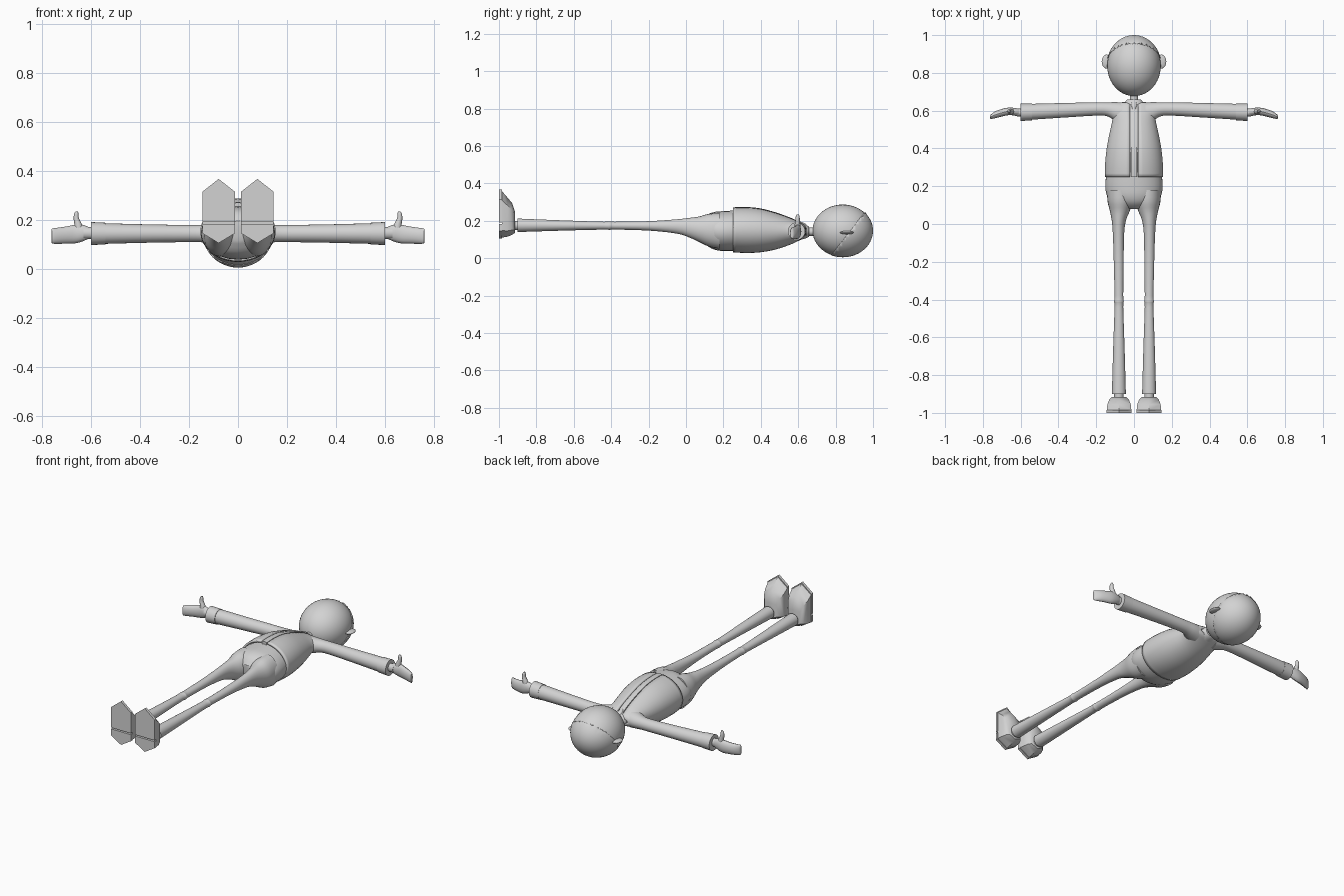
import bpy, bmesh, math
from mathutils import Vector, Matrix

if "Cube" in bpy.data.objects:
    bpy.data.objects.remove(bpy.data.objects["Cube"])

grey = bpy.data.materials.new("light grey")
grey.diffuse_color = (0.65, 0.65, 0.65, 1)
grey.use_nodes = True
grey.node_tree.nodes["Principled BSDF"].inputs["Base Color"].default_value = grey.diffuse_color


def finish(name, bm, mirror=False, angle=35):
    bmesh.ops.recalc_face_normals(bm, faces=bm.faces)
    me = bpy.data.meshes.new(name)
    bm.to_mesh(me)
    bm.free()
    me.materials.append(grey)
    for p in me.polygons:
        p.use_smooth = True
    me.set_sharp_from_angle(angle=math.radians(angle))
    ob = bpy.data.objects.new(name, me)
    bpy.context.collection.objects.link(ob)
    if mirror:
        ob.modifiers.new("mirror", 'MIRROR').use_mirror_merge = False
    return ob


def skin(bm, rings, closed=True, cap=True):
    rows = [[bm.verts.new(p) for p in r] for r in rings]
    n = len(rows[0])
    for a, b in zip(rows, rows[1:]):
        for i in range(n if closed else n - 1):
            j = (i + 1) % n
            bm.faces.new((a[i], a[j], b[j], b[i]))
    if cap:
        bm.faces.new(rows[0])
        bm.faces.new(rows[-1])


def smooth_rows(rows, steps=3):
    # Catmull-Rom interpolation between section rows
    out = []
    for i in range(len(rows) - 1):
        p0, p1, p2, p3 = (rows[max(0, min(len(rows) - 1, i + k))] for k in (-1, 0, 1, 2))
        for s in range(steps):
            t = s / steps
            out.append([0.5 * (2 * b + (c - a) * t + (2 * a - 5 * b + 4 * c - d) * t * t
                               + (3 * b - a - 3 * c + d) * t ** 3)
                        for a, b, c, d in zip(p0, p1, p2, p3)])
    return out + [list(rows[-1])]


def loft(name, axis, rows, mirror=False, n=24, steps=3):
    # rows: position, first centre, first radius, second centre, second radius
    rings = []
    for p, c1, r1, c2, r2 in (smooth_rows(rows, steps) if steps > 1 else rows):
        ring = []
        for i in range(n):
            t = math.tau * i / n
            u, v = c1 + r1 * math.cos(t), c2 + r2 * math.sin(t)
            ring.append({'x': (p, u, v), 'y': (u, p, v), 'z': (u, v, p)}[axis])
        rings.append(ring)
    bm = bmesh.new()
    skin(bm, rings)
    return finish(name, bm, mirror)


# Shirt under the open jacket
loft("shirt", 'y', [(.24, 0, .13, .148, .105), (.32, 0, .13, .15, .113), (.42, 0, .12, .147, .105),
                    (.52, 0, .1, .143, .08), (.6, 0, .08, .143, .045), (.638, 0, .04, .143, .02)])

# Jacket shell with a narrow front opening
jacket_rows = smooth_rows([(.25, .154, .152, .12), (.32, .153, .151, .123), (.4, .145, .149, .117),
                           (.48, .13, .146, .099), (.55, .115, .145, .075), (.6, .115, .145, .053),
                           (.635, .1, .143, .034), (.645, .06, .142, .02)])
rings = []
for y, hw, zc, hz in jacket_rows:
    gap = math.asin(.022 / hw)
    ts = [math.pi / 2 + gap + (math.tau - 2 * gap) * i / 36 for i in range(37)]
    rings.append([(hw * math.cos(t), y, zc + hz * math.sin(t)) for t in ts])
bm = bmesh.new()
skin(bm, rings, closed=False, cap=False)
jacket = finish("jacket", bm)
shell = jacket.modifiers.new("thickness", 'SOLIDIFY')
shell.thickness = .012
shell.offset = -1

# Placket strip in the jacket opening
rings = []
for y, hw, zc, hz in jacket_rows[:-2]:
    z = zc + hz - .004
    rings.append([(-.016, y, z - .02), (-.016, y, z), (0, y, z + .004), (.016, y, z), (.016, y, z - .02)])
bm = bmesh.new()
skin(bm, rings)
finish("placket", bm)

# Trousers
loft("trouser_hips", 'y', [(.26, 0, .147, .147, .108), (.2, 0, .152, .145, .107), (.15, 0, .143, .147, .1),
                           (.11, 0, .11, .15, .08), (.08, 0, .05, .155, .04)])
loft("trouser_leg", 'y', [(.18, .075, .068, .146, .095), (.12, .073, .067, .15, .087),
                          (.07, .075, .053, .155, .068), (.02, .08, .038, .163, .053),
                          (-.05, .082, .03, .17, .038), (-.2, .081, .026, .173, .025),
                          (-.38, .08, .023, .174, .021), (-.41, .08, .026, .174, .023),
                          (-.44, .08, .023, .174, .021), (-.65, .08, .03, .175, .027),
                          (-.9, .08, .037, .176, .036)], True)
loft("ankle", 'y', [(-.88, .08, .025, .175, .025), (-.93, .08, .025, .175, .025)], True, 16, 1)


# Faceted shoes with separate heel blocks
def shoe_ring(y, hw, lo, hi, cx=.079):
    h = hi - lo
    return [(cx, y, hi), (cx + hw, y, hi - .2 * h), (cx + hw, y, lo + .15 * h),
            (cx, y, lo), (cx - hw, y, lo + .15 * h), (cx - hw, y, hi - .2 * h)]


bm = bmesh.new()
skin(bm, [shoe_ring(-.985, .065, .11, .36), shoe_ring(-.955, .062, .115, .325),
          shoe_ring(-.93, .052, .125, .295), shoe_ring(-.915, .038, .135, .25)])
finish("shoe_upper", bm, True, 50)
for name, outline in (("shoe_sole", [(0, .367), (.066, .315), (.066, .192), (-.066, .192), (-.066, .315)]),
                      ("shoe_heel", [(.066, .184), (.066, .145), (0, .105), (-.066, .145), (-.066, .184)])):
    bm = bmesh.new()
    skin(bm, [[(.079 + x, y, z) for x, z in outline] for y in (-1, -.984)])
    finish(name, bm, True)

# Sleeves, cuffs and wrists
loft("sleeve", 'x', [(.06, .585, .058, .143, .048), (.1, .595, .05, .143, .042), (.14, .607, .037, .144, .036),
                     (.2, .609, .035, .144, .035), (.35, .603, .038, .144, .037),
                     (.545, .594, .042, .144, .042)], True)
loft("cuff", 'x', [(.54, .593, .044, .144, .044), (.6, .591, .046, .144, .047)], True, 24, 1)
loft("wrist", 'x', [(.58, .59, .022, .146, .024), (.63, .59, .019, .146, .024)], True, 16, 1)

# Mitten hands with upright thumbs
loft("hand", 'x', [(.61, .592, .018, .147, .024), (.635, .595, .02, .146, .034), (.665, .596, .02, .142, .038),
                   (.7, .589, .02, .138, .035), (.735, .578, .018, .135, .033),
                   (.757, .568, .012, .134, .031), (.762, .566, .006, .134, .027)], True, 16)
loft("thumb", 'z', [(.15, .648, .02, .595, .016), (.18, .652, .016, .596, .015),
                    (.205, .66, .011, .597, .012), (.225, .66, .009, .597, .01),
                    (.235, .658, .004, .597, .005)], True, 12)

# Neck and collar
loft("neck", 'y', [(.6, 0, .022, .142, .022), (.71, 0, .022, .142, .022)], n=16, steps=1)
loft("collar", 'y', [(.622, 0, .058, .142, .042), (.645, 0, .048, .142, .034), (.658, 0, .036, .142, .026)])
loft("collar_knot", 'y', [(.61, 0, .01, .185, .012), (.63, 0, .016, .177, .012), (.645, 0, .014, .168, .012)],
     n=12)


# Head, hair and ears
def ball(size, centre, seg=40, rings=24):
    bm = bmesh.new()
    bmesh.ops.create_uvsphere(bm, u_segments=seg, v_segments=rings, radius=1)
    turn = Matrix.Rotation(math.pi / 2, 4, 'X')
    bmesh.ops.transform(bm, matrix=Matrix.Translation(centre) @ Matrix.Diagonal((*size, 1)) @ turn,
                        verts=bm.verts)
    return bm


centre = Vector((0, .838, .147))
finish("head", ball((.142, .161, .14), centre))
bm = ball((.145, .162, .142), centre, 48, 28)
slope = Vector((0, -.23, .18)).normalized()
bmesh.ops.bisect_plane(bm, geom=bm.verts[:] + bm.edges[:] + bm.faces[:],
                       plane_co=(0, .78, .02), plane_no=slope, clear_outer=True)
# jagged fringe along the front of the hairline
rim = sorted((v for v in bm.verts if v.is_boundary and v.co.z > .2), key=lambda v: v.co.x)
for i, v in enumerate(rim):
    v.co.y += .007 if i % 2 else -.007
hair = finish("hair", bm)
thick = hair.modifiers.new("thickness", 'SOLIDIFY')
thick.thickness = .006
thick.offset = -1
finish("ear", ball((.026, .037, .009), (.145, .86, .137), 16, 12), True)
